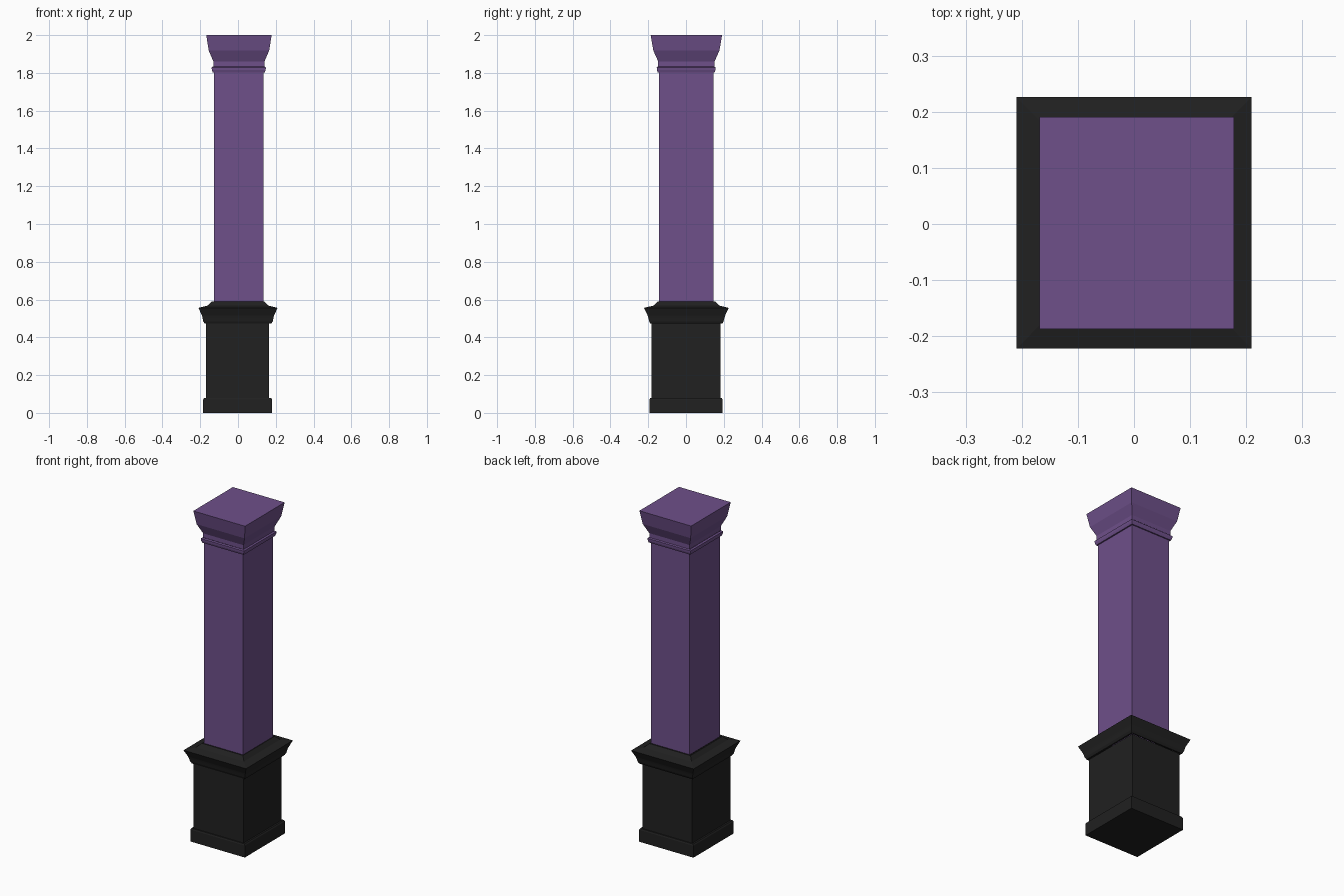
import bpy, bmesh


def material(name, rgb):
    m = bpy.data.materials.new(name)
    m.diffuse_color = (*rgb, 1)
    return m


def loft(name, rings, mat, cx=0, cy=0, bottom=False, top=False):
    """Stack rectangular rings (half x, half y, z) into a flat-faced moulding."""
    bm = bmesh.new()
    loops = [[bm.verts.new((cx + sx * hx, cy + sy * hy, z))
              for sx, sy in ((-1, -1), (1, -1), (1, 1), (-1, 1))]
             for hx, hy, z in rings]
    for a, b in zip(loops, loops[1:]):
        for i in range(4):
            j = (i + 1) % 4
            bm.faces.new((a[i], a[j], b[j], b[i]))
    if bottom:
        bm.faces.new(loops[0][::-1])
    if top:
        bm.faces.new(loops[-1])
    me = bpy.data.meshes.new(name)
    bm.to_mesh(me)
    bm.free()
    me.materials.append(mat)
    ob = bpy.data.objects.new(name, me)
    bpy.context.collection.objects.link(ob)
    return ob


black = material("black_paint", (0.015, 0.015, 0.015))
purple = material("purple_paint", (0.156, 0.08, 0.254))

# Pedestal: plinth foot, plain block, overhanging cornice
loft("plinth", [(0.182, 0.192, 0), (0.182, 0.192, 0.072), (0.177, 0.189, 0.08),
                (0.167, 0.182, 0.08)], black, cx=-0.002, bottom=True)
loft("pedestal_block", [(0.167, 0.182, 0.08), (0.167, 0.182, 0.472)],
     black, cx=-0.002)
loft("pedestal_cornice", [(0.167, 0.182, 0.472), (0.177, 0.190, 0.472),
                          (0.184, 0.197, 0.485), (0.188, 0.202, 0.505),
                          (0.191, 0.205, 0.515), (0.209, 0.224, 0.556),
                          (0.160, 0.174, 0.568), (0.138, 0.152, 0.590),
                          (0.130, 0.144, 0.590)], black, cy=0.002)

# Column: shaft, thin collar, flared capital
loft("shaft", [(0.130, 0.144, 0.588), (0.130, 0.144, 1.805)],
     purple, cx=0.004, cy=0.001)
loft("collar", [(0.130, 0.144, 1.803), (0.138, 0.151, 1.803),
                (0.142, 0.155, 1.815), (0.144, 0.156, 1.829),
                (0.135, 0.149, 1.834)], purple, cx=0.004, cy=0.001)
loft("capital", [(0.135, 0.149, 1.834), (0.135, 0.149, 1.860),
                 (0.160, 0.175, 1.918), (0.173, 0.189, 2.0)],
     purple, cx=0.005, cy=0.002, top=True)
